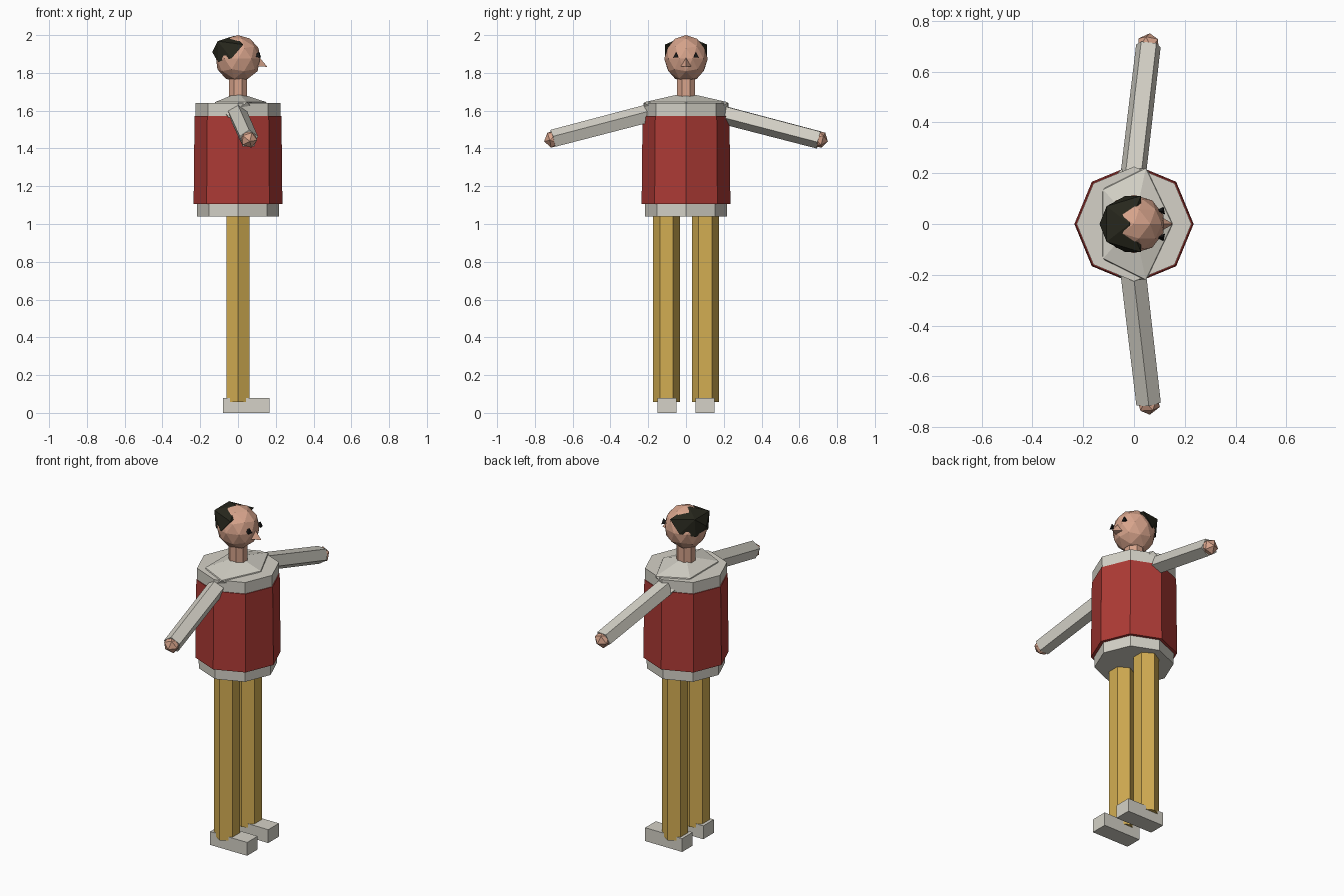
import bpy, bmesh
from mathutils import Matrix, Vector

cube = bpy.data.objects.get("Cube")
if cube:
    bpy.data.objects.remove(cube, do_unlink=True)


def material(name, r, g, b):
    m = bpy.data.materials.new(name)
    m.use_nodes = True
    m.diffuse_color = (r, g, b, 1)
    m.node_tree.nodes["Principled BSDF"].inputs["Base Color"].default_value = (r, g, b, 1)
    return m


white = material("off_white", 0.66, 0.64, 0.57)
red = material("vest_red", 0.42, 0.043, 0.036)
yellow = material("trouser_yellow", 0.65, 0.42, 0.085)
skin = material("skin", 0.68, 0.37, 0.26)
dark = material("hair_dark", 0.02, 0.02, 0.012)
black = material("eye_black", 0.008, 0.008, 0.008)


def finish(name, bm, mat):
    bmesh.ops.recalc_face_normals(bm, faces=bm.faces)
    mesh = bpy.data.meshes.new(name)
    bm.to_mesh(mesh)
    bm.free()
    mesh.materials.append(mat)
    obj = bpy.data.objects.new(name, mesh)
    bpy.context.scene.collection.objects.link(obj)
    return obj


def frame(axis, up):
    """Rotation with z along the axis and y towards up."""
    z = Vector(axis).normalized()
    x = Vector(up).cross(z).normalized()
    return Matrix((x, z.cross(x), z)).transposed().to_4x4()


def prism(name, mat, start, end, sides, r1, r2=None, up=(0, 1, 0), turn=0):
    a, b = Vector(start), Vector(end)
    bm = bmesh.new()
    bmesh.ops.create_cone(bm, cap_ends=True, segments=sides, radius1=r1,
                          radius2=r2 or r1, depth=(b - a).length,
                          matrix=Matrix.Translation((a + b) / 2) @ frame(b - a, up)
                          @ Matrix.Rotation(turn, 4, 'Z'))
    return finish(name, bm, mat)


def ball(name, mat, centre, size, detail=1, rot=Matrix()):
    bm = bmesh.new()
    bmesh.ops.create_icosphere(bm, subdivisions=detail, radius=1,
                               matrix=Matrix.Translation(centre) @ rot
                               @ Matrix.Diagonal((*size, 1)))
    return finish(name, bm, mat)


def hull(name, mat, points):
    bm = bmesh.new()
    for p in points:
        bm.verts.new(p)
    bmesh.ops.convex_hull(bm, input=bm.verts)
    return finish(name, bm, mat)


# Torso: shirt, vest and shoulder yoke
prism("shirt", white, (0, 0, 1.04), (0, 0, 1.64), 8, 0.216, 0.226)
prism("vest", red, (0, 0, 1.105), (0, 0, 1.572), 8, 0.235, 0.23)
ball("shoulders", white, (0, 0, 1.605), (0.168, 0.258, 0.09))

# Legs, feet, arms and hands
for side, label in ((1, "left"), (-1, "right")):
    y = 0.103 * side
    prism(label + "_leg", yellow, (0, y, 0.058), (0, y, 1.1), 6, 0.071)
    bm = bmesh.new()
    bmesh.ops.create_cube(bm, size=1, matrix=Matrix.Translation((0.043, 0.1 * side, 0.04))
                          @ Matrix.Diagonal((0.245, 0.1, 0.08, 1)))
    finish(label + "_foot", bm, white)

    shoulder = Vector((-0.014, 0.1 * side, 1.607))
    wrist = Vector((0.057, 0.705 * side, 1.449))
    prism(label + "_arm", white, shoulder, wrist, 5, 0.053, 0.051, up=(0, 0, -side))
    ball(label + "_hand", skin, wrist, (0.048,) * 3,
         rot=frame(wrist - shoulder, (0, 0, 1)))

# Neck and head
prism("neck", skin, (0, 0, 1.62), (0, 0, 1.8), 8, 0.053, turn=0.3927)
ball("head", skin, (0, 0, 1.875), (0.122, 0.115, 0.125), 2)
hull("nose", skin, [(0.155, 0, 1.832), (0.108, 0, 1.89),
                    (0.107, 0.028, 1.834), (0.107, -0.028, 1.834)])
for side, label in ((1, "left"), (-1, "right")):
    hull(label + "_eye", black, [(0.122, 0.038 * side, 1.881), (0.116, 0.068 * side, 1.88),
                                 (0.113, 0.052 * side, 1.912), (0.08, 0.05 * side, 1.89)])

# Hair cap on the back of the head
hair = [(-0.136, 0, 1.91), (-0.018, 0, 1.997), (-0.105, 0, 1.855)]
for side in (1, -1):
    hair += [(-0.108, 0.07 * side, 1.968), (0.028, 0.111 * side, 1.95),
             (-0.034, 0.111 * side, 1.877), (-0.105, 0.06 * side, 1.86)]
hull("hair", dark, hair)
